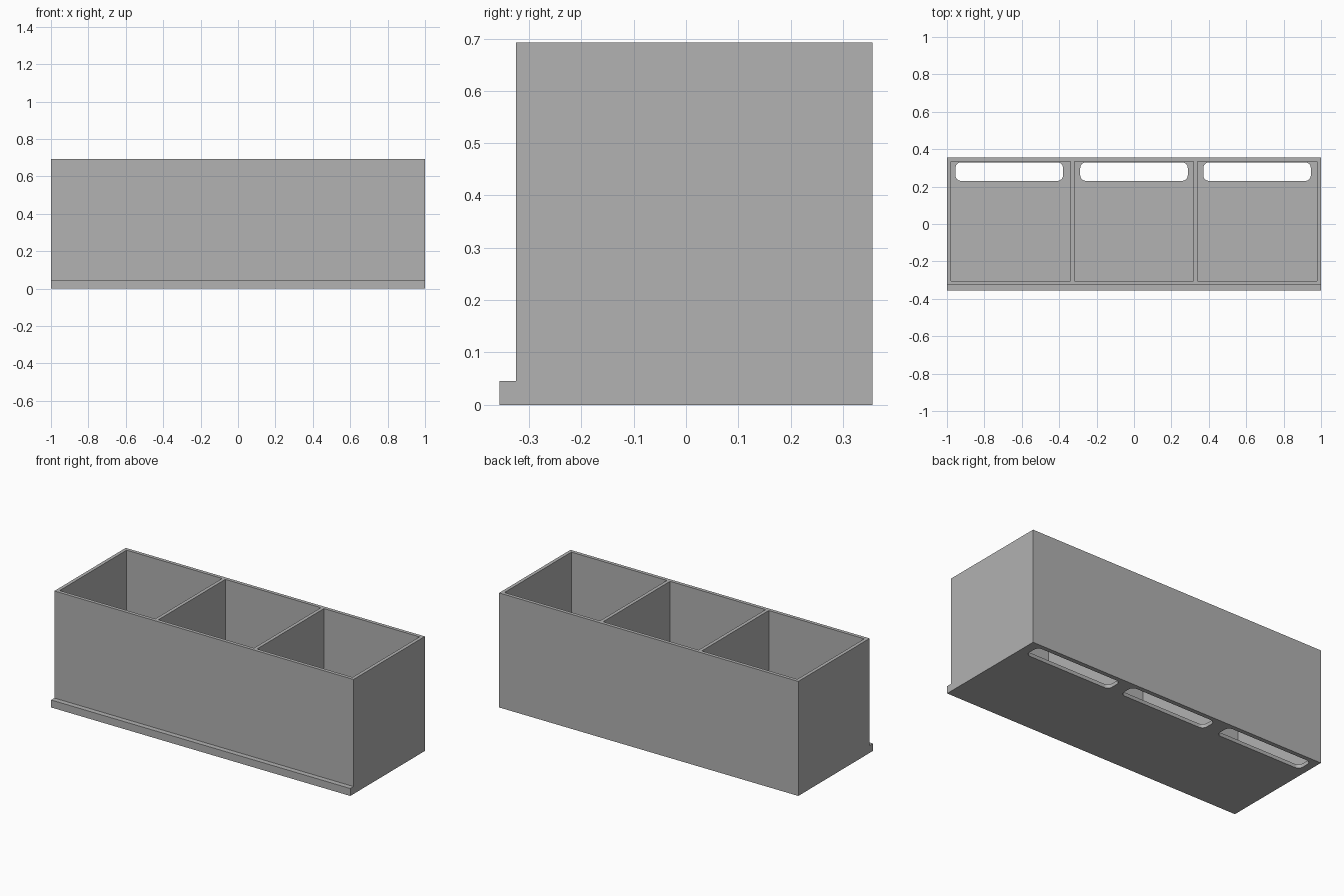
import bpy, bmesh, math
from mathutils import Vector

default = bpy.data.objects.get("Cube")
if default:
    bpy.data.objects.remove(default, do_unlink=True)

# Overall sizes
HALF_X, FRONT, BACK, HEIGHT = 1.0, -0.325, 0.356, 0.692
LIP_FRONT, LIP_HEIGHT = -0.356, 0.045
WALL, FLOOR = 0.021, 0.022
PITCH = (2 * HALF_X - WALL) / 3

grey = bpy.data.materials.new("plain grey")
grey.use_nodes = True
colour = (0.445, 0.445, 0.445, 1)
grey.diffuse_color = colour
grey.node_tree.nodes["Principled BSDF"].inputs["Base Color"].default_value = colour


def prism(name, outline, direction):
    """Solid made by extruding a closed outline along a direction."""
    bm = bmesh.new()
    face = bm.faces.new([bm.verts.new(p) for p in outline])
    top = bmesh.ops.extrude_face_region(bm, geom=[face])
    verts = [g for g in top["geom"] if isinstance(g, bmesh.types.BMVert)]
    bmesh.ops.translate(bm, verts=verts, vec=Vector(direction))
    bmesh.ops.recalc_face_normals(bm, faces=bm.faces)
    mesh = bpy.data.meshes.new(name)
    bm.to_mesh(mesh)
    bm.free()
    mesh.materials.append(grey)
    obj = bpy.data.objects.new(name, mesh)
    bpy.context.collection.objects.link(obj)
    return obj


def rounded_rectangle(cx, cy, width, depth, radius, z, steps=6):
    points = []
    for quarter, (sx, sy) in enumerate([(1, 1), (-1, 1), (-1, -1), (1, -1)]):
        for i in range(steps + 1):
            a = math.pi / 2 * (quarter + i / steps)
            points.append((cx + sx * (width / 2 - radius) + radius * math.cos(a),
                           cy + sy * (depth / 2 - radius) + radius * math.sin(a), z))
    return points


def cut(target, cutter):
    cutter.hide_render = True
    mod = target.modifiers.new("cut", 'BOOLEAN')
    mod.operation = 'DIFFERENCE'
    mod.solver = 'EXACT'
    mod.object = cutter
    bpy.context.view_layer.objects.active = target
    bpy.ops.object.modifier_apply(modifier=mod.name)
    bpy.data.objects.remove(cutter, do_unlink=True)


# Box body with the low lip along its front
profile = [(LIP_FRONT, 0), (BACK, 0), (BACK, HEIGHT), (FRONT, HEIGHT),
           (FRONT, LIP_HEIGHT), (LIP_FRONT, LIP_HEIGHT)]
box = prism("divided_box", [(-HALF_X, y, z) for y, z in profile], (2 * HALF_X, 0, 0))

# Three open compartments, each with a rounded slot through the floor
for i, slot_x in enumerate((-0.667, 0, 0.658)):
    x0 = -HALF_X + WALL + i * PITCH
    x1 = x0 + PITCH - WALL
    y0, y1 = FRONT + WALL, BACK - WALL
    corners = [(x0, y0, FLOOR), (x1, y0, FLOOR), (x1, y1, FLOOR), (x0, y1, FLOOR)]
    cut(box, prism("compartment_cutter", corners, (0, 0, HEIGHT)))
    slot = rounded_rectangle(slot_x, 0.28, 0.575, 0.099, 0.03, -0.1)
    cut(box, prism("slot_cutter", slot, (0, 0, 0.2)))

bpy.ops.object.select_all(action='DESELECT')
box.select_set(True)
bpy.context.view_layer.objects.active = box
bpy.ops.object.shade_smooth_by_angle(angle=math.radians(30))
